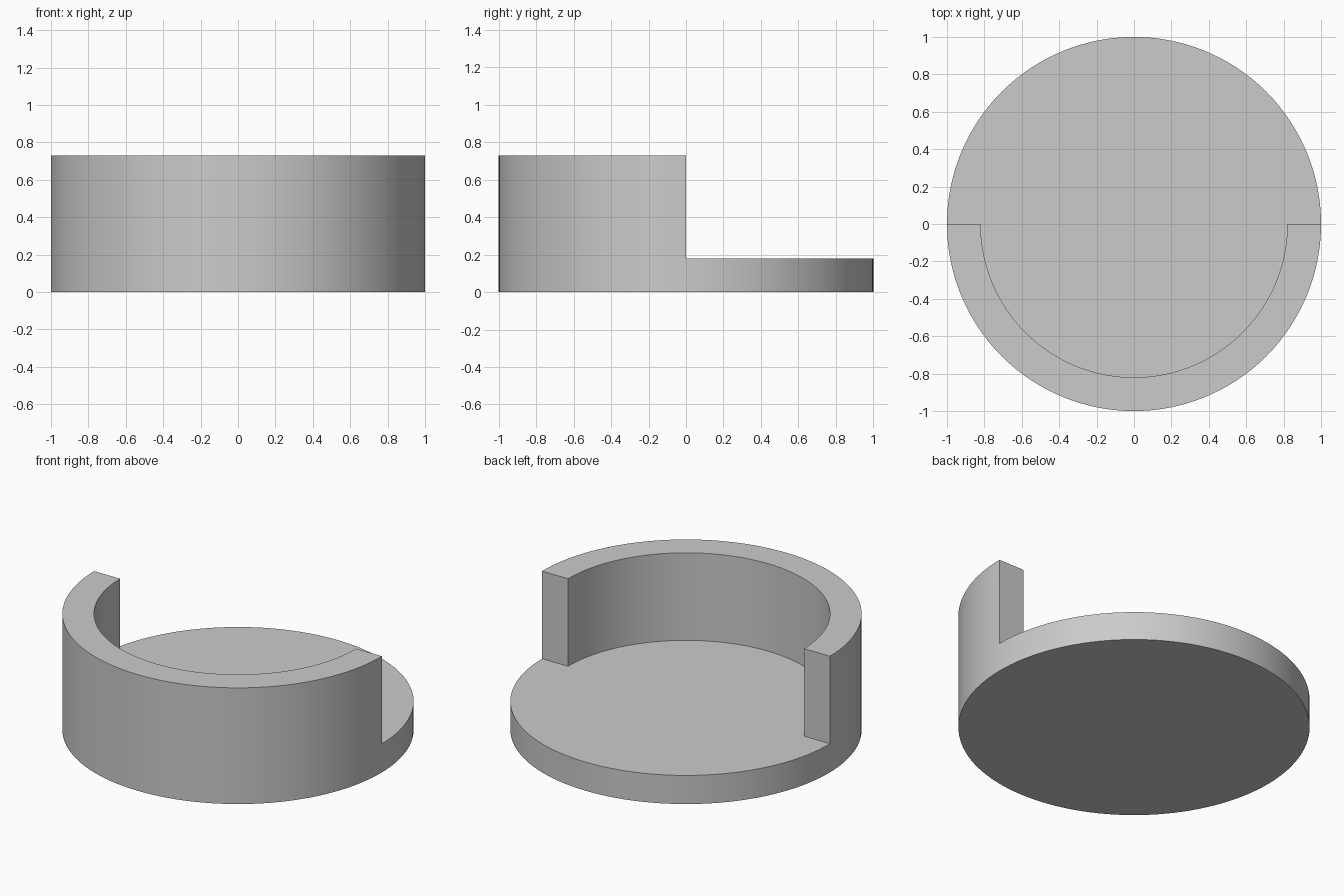
import bpy
import bmesh
from math import cos, sin, pi, radians

cube = bpy.data.objects.get("Cube")
if cube:
    bpy.data.objects.remove(cube, do_unlink=True)

HALF = 64            # segments in each half circle
OUTER, INNER = 1.0, 0.82
BASE_TOP, WALL_TOP = 0.18, 0.73

# Plain grey material
grey = bpy.data.materials.new("plain grey")
grey.use_nodes = True
colour = (0.6, 0.6, 0.6, 1)
grey.diffuse_color = colour
grey.node_tree.nodes["Principled BSDF"].inputs["Base Color"].default_value = colour

bm = bmesh.new()


def arc(radius, z, first, last):
    """Points along a circle, counted in segments from +x."""
    return [bm.verts.new((radius * cos(pi * i / HALF), radius * sin(pi * i / HALF), z))
            for i in range(first, last)]


# Round base: underside and rim
bottom = arc(OUTER, 0, 0, 2 * HALF)
rim = arc(OUTER, BASE_TOP, 0, 2 * HALF)
bm.faces.new(bottom[::-1])
for i in range(2 * HALF):
    j = (i + 1) % (2 * HALF)
    bm.faces.new((bottom[i], bottom[j], rim[j], rim[i]))

# Floor of the base, and the front half ring that carries the wall
inner = arc(INNER, BASE_TOP, HALF, 2 * HALF + 1)
bm.faces.new(rim[:HALF + 1] + inner)
footprint = bm.faces.new(rim[HALF:] + rim[:1] + inner[::-1])

# Raise the half ring into the wall
raised = bmesh.ops.extrude_face_region(bm, geom=[footprint])["geom"]
for v in raised:
    if isinstance(v, bmesh.types.BMVert):
        v.co.z = WALL_TOP
if footprint.is_valid:
    bm.faces.remove(footprint)
bmesh.ops.recalc_face_normals(bm, faces=bm.faces)

mesh = bpy.data.meshes.new("half_walled_dish")
bm.to_mesh(mesh)
bm.free()
mesh.materials.append(grey)
dish = bpy.data.objects.new("half_walled_dish", mesh)
bpy.context.collection.objects.link(dish)

# Smooth curved sides with crisp edges
bpy.ops.object.select_all(action='DESELECT')
dish.select_set(True)
bpy.context.view_layer.objects.active = dish
bpy.ops.object.shade_smooth_by_angle(angle=radians(30))
